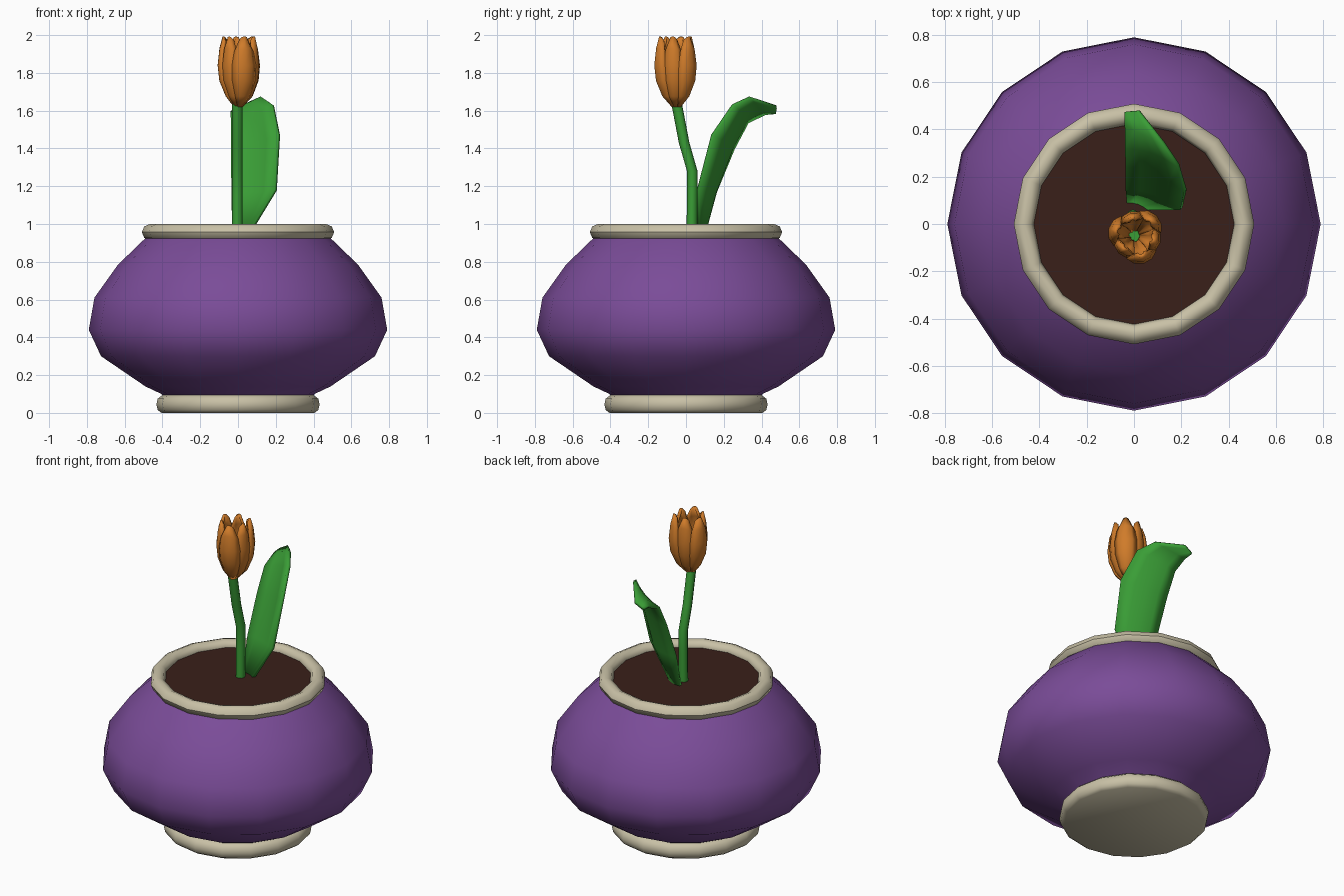
import bpy, bmesh
from math import sin, cos, pi, radians
from mathutils import Vector

if "Cube" in bpy.data.objects:
    bpy.data.objects.remove(bpy.data.objects["Cube"])


def material(name, rgb):
    m = bpy.data.materials.new(name)
    m.diffuse_color = (*rgb, 1)
    m.use_nodes = True
    m.node_tree.nodes["Principled BSDF"].inputs["Base Color"].default_value = m.diffuse_color
    return m


PURPLE = material("purple_glaze", (0.195, 0.072, 0.314))
CREAM = material("cream_glaze", (0.58, 0.53, 0.38))
SOIL = material("soil", (0.042, 0.014, 0.01))
GREEN = material("green", (0.042, 0.34, 0.037))
ORANGE = material("orange", (0.63, 0.2, 0.023))


def loft(name, rows, mat, closed=False, cap=False, thick=0, angle=50):
    """Skin rows of points into one smooth surface."""
    bm = bmesh.new()
    rows = [[bm.verts.new(p) for p in row] for row in rows]
    n = len(rows[0])
    for a, b in zip(rows, rows[1:]):
        for i in range(n if closed else n - 1):
            j = (i + 1) % n
            bm.faces.new((a[i], a[j], b[j], b[i]))
    if cap:
        bm.faces.new(rows[0])
        bm.faces.new(rows[-1])
    bmesh.ops.recalc_face_normals(bm, faces=bm.faces)
    me = bpy.data.meshes.new(name)
    bm.to_mesh(me)
    bm.free()
    me.materials.append(mat)
    ob = bpy.data.objects.new(name, me)
    bpy.context.collection.objects.link(ob)
    if thick:
        s = ob.modifiers.new("thickness", "SOLIDIFY")
        s.thickness = thick
        s.offset = 0
    bpy.ops.object.select_all(action="DESELECT")
    ob.select_set(True)
    bpy.context.view_layer.objects.active = ob
    bpy.ops.object.shade_smooth_by_angle(angle=radians(angle))
    return ob


def ring(r, z, n=16, x=0, y=0):
    return [(x + r * cos(2 * pi * i / n), y + r * sin(2 * pi * i / n), z) for i in range(n)]


def lathe(name, profile, mat, cap=False):
    return loft(name, [ring(r, z) for r, z in profile], mat, closed=True, cap=cap)


# Pot
lathe("pot_foot", [(0.405, 0), (0.425, 0.015), (0.432, 0.045), (0.425, 0.075), (0.40, 0.095)],
      CREAM, cap=True)
lathe("pot_body", [(0.39, 0.085), (0.405, 0.10), (0.49, 0.14), (0.725, 0.30), (0.79, 0.44),
                   (0.76, 0.61), (0.635, 0.785), (0.485, 0.93), (0.45, 0.95)], PURPLE)
rim = [(0.466 + 0.043 * cos(k * pi / 4), 0.957 + 0.043 * sin(k * pi / 4)) for k in range(9)]
lathe("pot_rim", rim, CREAM)
lathe("soil", [(0.42, 0.92), (0.445, 0.96)], SOIL, cap=True)

# Stem
stem = [(0.031, 0.95), (0.033, 1.15), (0.033, 1.28), (-0.01, 1.43), (-0.05, 1.64)]
loft("stem", [ring(0.028, z, 8, -0.004, y) for y, z in stem], GREEN, closed=True, cap=True)

# Leaf: left and right edges, cupped away from the front between them
edges = [((-0.03, 0.095, 0.95), (0.06, 0.065, 0.95)),
         ((-0.035, 0.155, 1.17), (0.20, 0.065, 1.18)),
         ((-0.035, 0.25, 1.40), (0.217, 0.14, 1.47)),
         ((-0.035, 0.325, 1.54), (0.185, 0.25, 1.63)),
         ((-0.035, 0.42, 1.585), (0.125, 0.34, 1.67)),
         ((-0.035, 0.475, 1.59), (0.02, 0.48, 1.62))]
cups = [0.01, 0.025, 0.03, 0.02, 0.0, 0.0]
rows = []
for (l, r), c in zip(edges, cups):
    l, r = Vector(l), Vector(r)
    rows.append([l.lerp(r, t) + Vector((0, c, -0.3 * c)) * 4 * t * (1 - t)
                 for t in (0, 0.25, 0.5, 0.75, 1)])
loft("leaf", rows, GREEN, thick=0.018)

# Flower: radius, height and half-width angle up each petal
petal = [(0.022, 1.625, 0.5), (0.072, 1.68, 0.62), (0.106, 1.76, 0.68),
         (0.115, 1.84, 0.66), (0.105, 1.93, 0.56), (0.088, 1.992, 0.25)]
for k in range(6):
    inner = k % 2
    a0 = radians(45 + 60 * k)
    rows = []
    for r, z, w in petal:
        r = r * (0.86 if inner else 1)
        rows.append([(0.01 * min(1, r / 0.06) + r * (1 - 0.14 * u * u) * cos(a0 + u * w),
                      -0.05 + r * (1 - 0.14 * u * u) * sin(a0 + u * w),
                      z - 0.02 * u * u * (z > 1.9))
                     for u in (-1, -0.5, 0, 0.5, 1)])
    loft(f"petal_{k + 1}", rows, ORANGE, thick=0.014)
